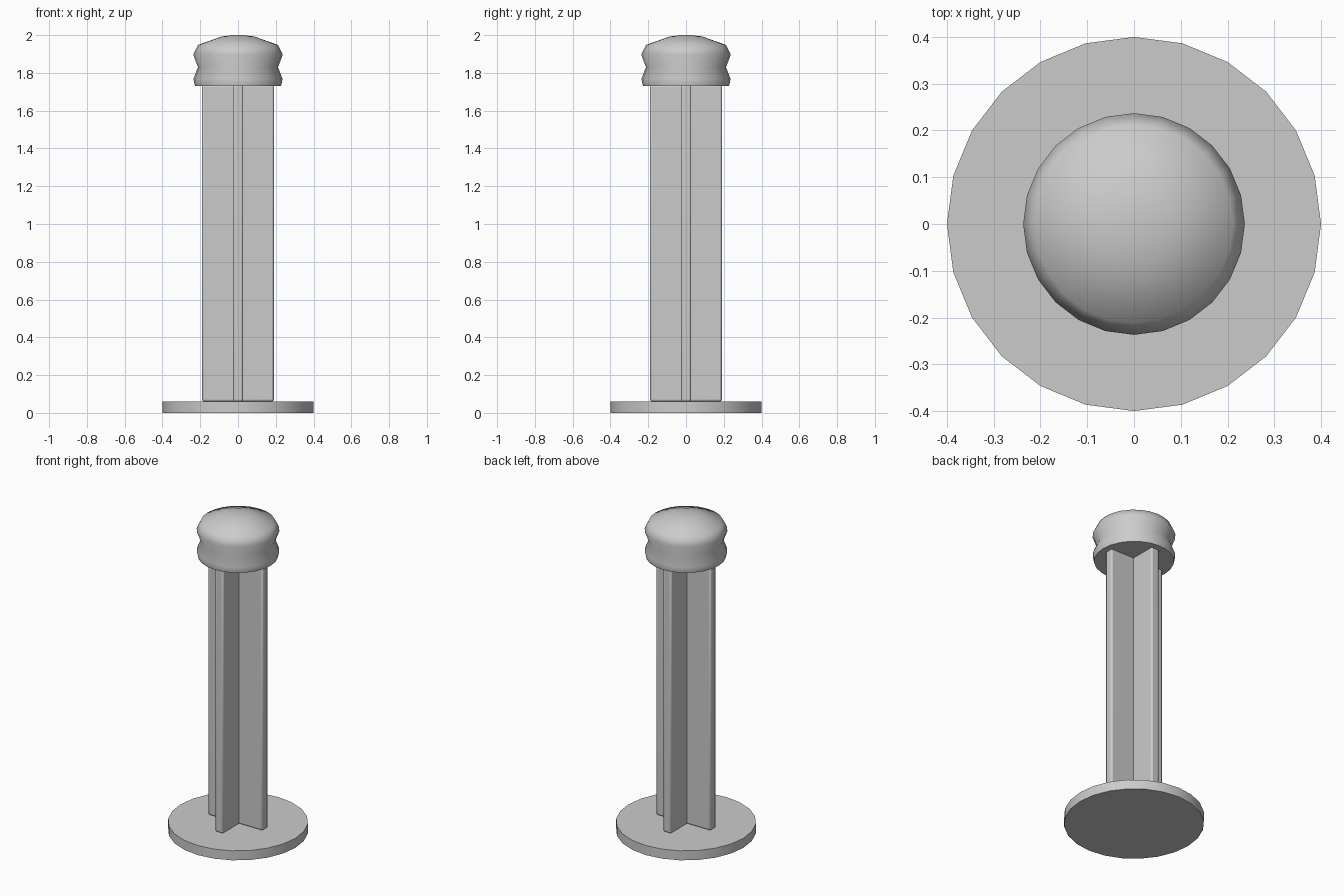
import bpy, bmesh, math

if "Cube" in bpy.data.objects:
    bpy.data.objects.remove(bpy.data.objects["Cube"])

SIDES = 24


def finish(obj, angle):
    bpy.ops.object.select_all(action='DESELECT')
    obj.select_set(True)
    bpy.context.view_layer.objects.active = obj
    bpy.ops.object.shade_smooth_by_angle(angle=math.radians(angle))


def lathe(name, profile, angle):
    """Revolve (radius, z) points into a closed solid."""
    bm = bmesh.new()
    rings = [[bm.verts.new((r * math.cos(2 * math.pi * i / SIDES),
                            r * math.sin(2 * math.pi * i / SIDES), z))
              for i in range(SIDES)] for r, z in profile]
    for low, high in zip(rings, rings[1:]):
        for i in range(SIDES):
            j = (i + 1) % SIDES
            bm.faces.new((low[i], low[j], high[j], high[i]))
    bm.faces.new(rings[0][::-1])
    bm.faces.new(rings[-1])
    mesh = bpy.data.meshes.new(name)
    bm.to_mesh(mesh)
    bm.free()
    obj = bpy.data.objects.new(name, mesh)
    bpy.context.collection.objects.link(obj)
    finish(obj, angle)
    return obj


def fin(name, size, z0, z1):
    """Upright plate with softened edges."""
    bpy.ops.mesh.primitive_cube_add(size=1, location=(0, 0, (z0 + z1) / 2))
    obj = bpy.context.object
    obj.name = name
    obj.scale = (*size, z1 - z0)
    bpy.ops.object.transform_apply(location=False, rotation=False, scale=True)
    bev = obj.modifiers.new("soft_edges", 'BEVEL')
    bev.width = 0.01
    bev.segments = 2
    finish(obj, 50)
    return obj


# Round foot plate
lathe("base_disc", [(0.4, 0), (0.4, 0.06)], 40)

# Cross-shaped stem made of two crossing plates
fin("stem_plate_x", (0.38, 0.055), 0.06, 1.735)
fin("stem_plate_y", (0.055, 0.38), 0.06, 1.735)

# Grooved, domed cap
lathe("cap", [(0.228, 1.73), (0.236, 1.768), (0.212, 1.83), (0.237, 1.897),
              (0.212, 1.948), (0.085, 1.993), (0.03, 2.0)], 60)
